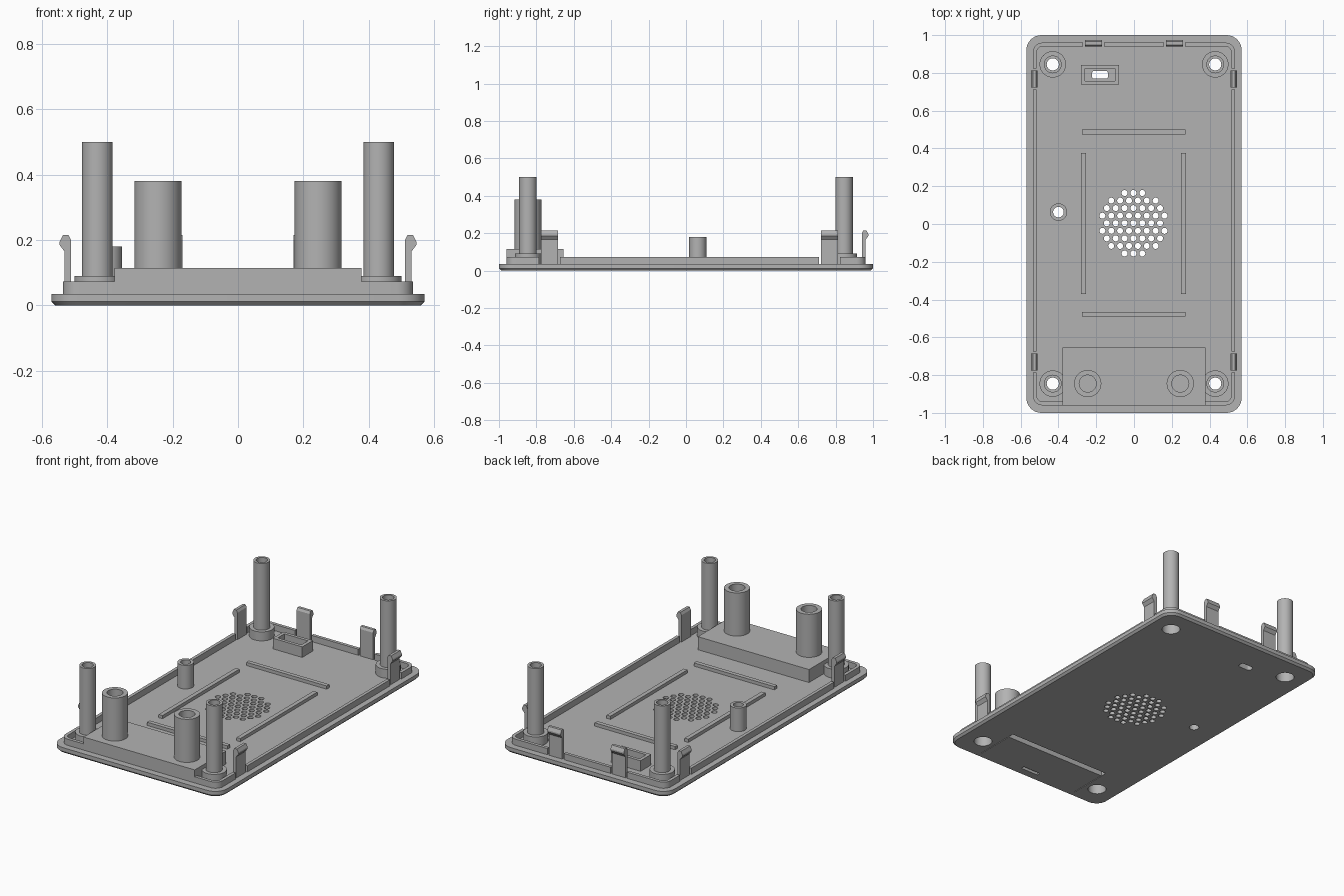
import bpy, bmesh, math
from mathutils import Matrix

if "Cube" in bpy.data.objects:
    bpy.data.objects.remove(bpy.data.objects["Cube"], do_unlink=True)

grey = bpy.data.materials.new("plain grey")
grey.use_nodes = True
grey.diffuse_color = (0.45, 0.45, 0.45, 1)
grey.node_tree.nodes["Principled BSDF"].inputs["Base Color"].default_value = grey.diffuse_color

FLOOR, RIM, BLOCK = 0.035, 0.073, 0.115


def circle(r, z, x=0, y=0, n=40):
    return [(x + r * math.cos(math.tau * i / n), y + r * math.sin(math.tau * i / n), z) for i in range(n)]


def rounded(hx, hy, r, z, x=0, y=0, n=8):
    """Loop of a rounded rectangle with half sizes hx, hy."""
    pts = []
    for k, (sx, sy) in enumerate([(1, 1), (-1, 1), (-1, -1), (1, -1)]):
        for i in range(n + 1):
            a = math.pi / 2 * (k + i / n)
            pts.append((x + sx * (hx - r) + r * math.cos(a), y + sy * (hy - r) + r * math.sin(a), z))
    return pts


def loft(bm, loops, ring=False):
    """Skin a stack of loops; cap the ends, or close them into a ring."""
    rows = [[bm.verts.new(p) for p in loop] for loop in loops]
    pairs = list(zip(rows, rows[1:])) + ([(rows[-1], rows[0])] if ring else [])
    for a, b in pairs:
        for i in range(len(a)):
            j = (i + 1) % len(a)
            bm.faces.new((a[i], a[j], b[j], b[i]))
    if not ring:
        bm.faces.new(rows[0][::-1])
        bm.faces.new(rows[-1])


def box(bm, x0, x1, y0, y1, z0, z1):
    loft(bm, [[(x0, y0, z), (x1, y0, z), (x1, y1, z), (x0, y1, z)] for z in (z0, z1)])


def make(name, bm):
    bmesh.ops.recalc_face_normals(bm, faces=bm.faces)
    mesh = bpy.data.meshes.new(name)
    bm.to_mesh(mesh)
    bm.free()
    mesh.materials.append(grey)
    ob = bpy.data.objects.new(name, mesh)
    bpy.context.collection.objects.link(ob)
    return ob


def smooth(ob):
    bpy.ops.object.select_all(action="DESELECT")
    bpy.context.view_layer.objects.active = ob
    ob.select_set(True)
    bpy.ops.object.shade_smooth_by_angle(angle=math.radians(30))


def cut(ob, cutter):
    mod = ob.modifiers.new("cut", "BOOLEAN")
    mod.operation, mod.solver, mod.object = "DIFFERENCE", "EXACT", cutter
    cutter.hide_render = True
    bpy.context.view_layer.objects.active = ob
    bpy.ops.object.modifier_apply(modifier=mod.name)
    bpy.data.objects.remove(cutter, do_unlink=True)


def tube(name, x, y, profile):
    bm = bmesh.new()
    loft(bm, [circle(r, z, x, y) for r, z in profile], ring=True)
    smooth(make(name, bm))


corners = [(sx * 0.43, sy * 0.845) for sx in (-1, 1) for sy in (-1, 1)]

# Base plate with chamfered underside
bm = bmesh.new()
loft(bm, [rounded(0.558, 0.988, 0.07, 0), rounded(0.57, 1, 0.08, 0.012), rounded(0.57, 1, 0.08, FLOOR)])
plate = make("base_plate", bm)

# Plate openings: screw holes, port slot, speaker grille, battery lid seams
bm = bmesh.new()
for x, y in corners:
    loft(bm, [circle(0.052, z, x, y) for z in (-0.1, 0.1)])
loft(bm, [circle(0.028, z, -0.4, 0.063) for z in (-0.1, 0.1)])
loft(bm, [rounded(0.043, 0.021, 0.015, z, -0.18, 0.79) for z in (-0.1, 0.1)])
for row, count in enumerate((3, 6, 7, 8, 7, 8, 7, 6, 3)):
    for i in range(count):
        x, y = (i - (count - 1) / 2) * 0.047 - 0.003, (4 - row) * 0.04 + 0.004
        loft(bm, [circle(0.016, z, x, y, 16) for z in (-0.1, 0.1)])
box(bm, -0.35, 0.35, -0.71, -0.672, -0.1, 0.032)
box(bm, -0.06, 0.06, -0.94, -0.918, -0.1, 0.02)
for x in (-0.35, 0.35):
    box(bm, x - 0.002, x + 0.002, -0.95, -0.72, -0.1, 0.006)
cut(plate, make("plate_cutter", bm))
smooth(plate)

# Raised lip, interrupted at the clips and the battery block
bm = bmesh.new()
loft(bm, [rounded(0.535 - d, 0.96 - d, 0.05 - d, z)
          for d, z in ((0, FLOOR), (0, RIM), (0.02, RIM), (0.02, FLOOR))], ring=True)
rim = make("locating_rim", bm)
side_clips, back_clips = (0.768, -0.73), (-0.215, 0.215)
bm = bmesh.new()
for s in (-1, 1):
    for y in side_clips:
        box(bm, s * 0.525 - 0.05, s * 0.525 + 0.05, y - 0.056, y + 0.056, 0, 0.2)
for x in back_clips:
    box(bm, x - 0.056, x + 0.056, 0.9, 1, 0, 0.2)
box(bm, -0.378, 0.378, -1, -0.9, 0, 0.2)
cut(rim, make("rim_cutter", bm))
smooth(rim)

# Snap clips: hooked profile extruded along its width
HOOK = [(0, FLOOR), (0.02, FLOOR), (0.02, 0.165), (0.035, 0.185), (0.035, 0.195),
        (0.025, 0.215), (0.008, 0.215), (0, 0.2)]


def clip(name, x, y, turn):
    bm = bmesh.new()
    loft(bm, [[(u, w, z) for u, z in HOOK] for w in (-0.045, 0.045)])
    bm.transform(Matrix.Translation((x, y, 0)) @ Matrix.Rotation(turn, 4, "Z"))
    make(name, bm)


for y in side_clips:
    clip("left_clip", 0.51, y, 0)
    clip("right_clip", -0.51, y, math.pi)
for x in back_clips:
    clip("back_clip", x, 0.94, math.pi / 2)

# Battery block
bm = bmesh.new()
box(bm, -0.378, 0.378, -0.96, -0.655, FLOOR, BLOCK)
make("battery_block", bm)

# Corner screw pillars with counterbored collars
for x, y in corners:
    tube("screw_pillar", x, y, [(0.052, FLOOR), (0.052, 0.06), (0.032, 0.06), (0.032, 0.5),
                                (0.047, 0.5), (0.047, 0.09), (0.07, 0.09), (0.07, FLOOR)])

# Posts on the block, and the small guide post
for x in (-0.245, 0.245):
    tube("block_post", x, -0.845, [(0.045, BLOCK), (0.045, 0.38), (0.072, 0.38), (0.072, BLOCK)])
tube("guide_post", -0.4, 0.063, [(0.028, FLOOR), (0.028, 0.18), (0.046, 0.18), (0.046, FLOOR)])

# Port frame
bm = bmesh.new()
loft(bm, [[(-0.18 + sx * (0.1 - d), 0.79 + sy * (0.052 - d), z)
           for sx, sy in ((1, 1), (-1, 1), (-1, -1), (1, -1))]
          for d, z in ((0, FLOOR), (0, 0.1), (0.02, 0.1), (0.02, FLOOR))], ring=True)
make("port_frame", bm)

# Floor ribs around the grille
bm = bmesh.new()
for y in (0.486, -0.478):
    box(bm, -0.275, 0.272, y - 0.013, y + 0.013, FLOOR, 0.055)
for x in (-0.267, 0.262):
    box(bm, x - 0.013, x + 0.013, -0.37, 0.377, FLOOR, 0.055)
make("floor_ribs", bm)
